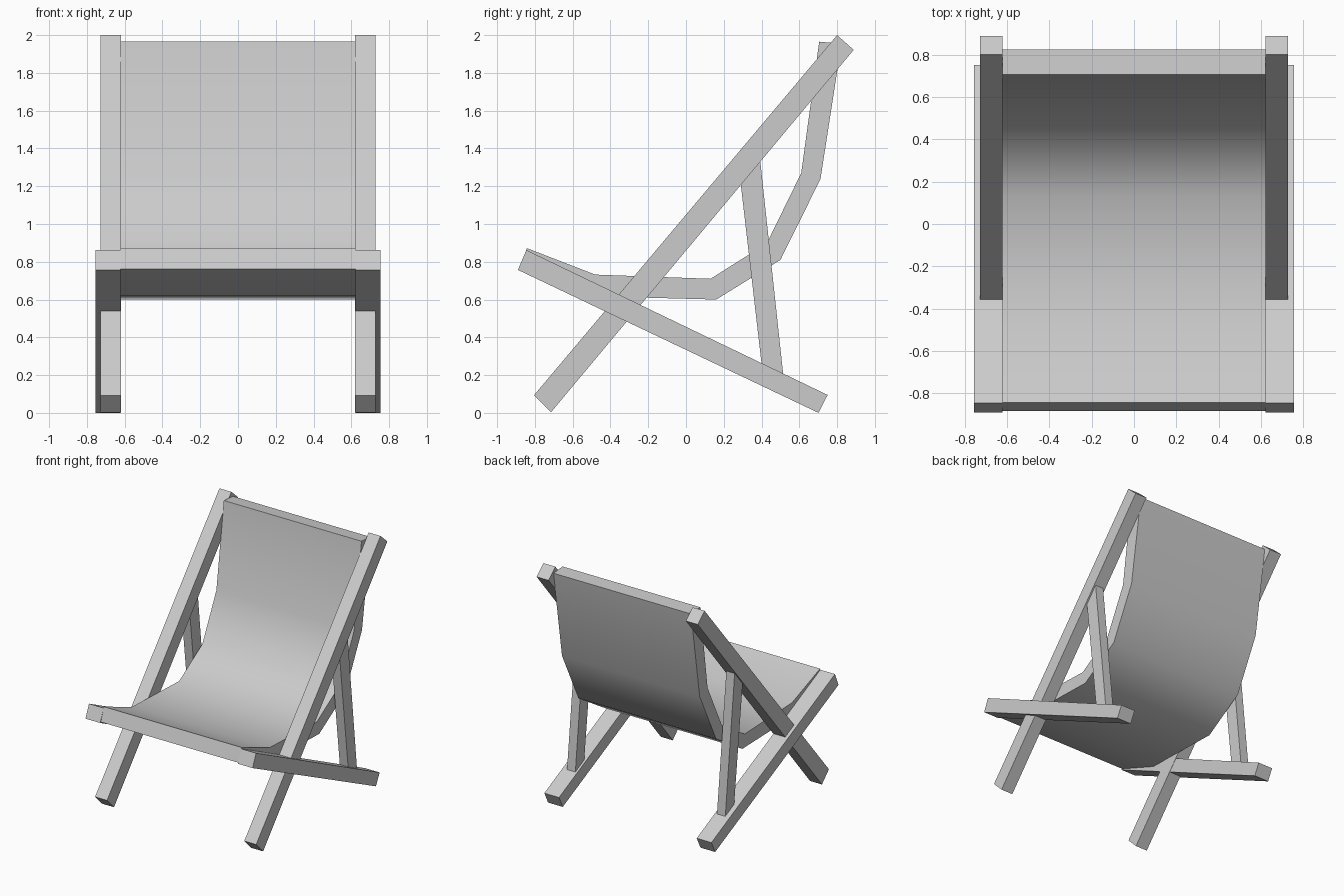
import bpy, bmesh, math

if "Cube" in bpy.data.objects:
    bpy.data.objects.remove(bpy.data.objects["Cube"])


def extrude_profile(name, profile, x0, x1):
    """Extrude a closed (y, z) side profile from x0 to x1."""
    bm = bmesh.new()
    face = bm.faces.new([bm.verts.new((x0, y, z)) for y, z in profile])
    ext = bmesh.ops.extrude_face_region(bm, geom=[face])
    moved = [g for g in ext["geom"] if isinstance(g, bmesh.types.BMVert)]
    bmesh.ops.translate(bm, verts=moved, vec=(x1 - x0, 0, 0))
    bmesh.ops.recalc_face_normals(bm, faces=bm.faces[:])
    mesh = bpy.data.meshes.new(name)
    bm.to_mesh(mesh)
    bm.free()
    obj = bpy.data.objects.new(name, mesh)
    bpy.context.collection.objects.link(obj)
    return obj


# Frame parts: side profile, inner x, outer x (one per side)
frame = {
    "back_leg": ([(-0.805, 0.093), (-0.715, 0.003), (0.888, 1.922), (0.80, 2.0)], 0.62, 0.728),
    "seat_rail": ([(-0.89, 0.757), (0.702, 0.0), (0.75, 0.095), (-0.845, 0.862)], 0.622, 0.755),
    "support_strut": ([(0.29, 1.21), (0.40, 0.26), (0.515, 0.20), (0.393, 1.335)], 0.64, 0.715),
}
for name, (profile, inner, outer) in frame.items():
    for side, s in (("right", 1), ("left", -1)):
        extrude_profile(f"{name}_{side}", profile, s * inner, s * outer)

# Sling seat: thick fabric sagging between the rail fronts and the leg tops
upper = [(-0.842, 0.872), (-0.48, 0.732), (0.13, 0.71), (0.428, 0.898), (0.61, 1.27), (0.705, 1.965)]
lower = [(-0.882, 0.762), (-0.51, 0.618), (0.16, 0.60), (0.50, 0.81), (0.712, 1.238), (0.823, 1.955)]
sling = extrude_profile("sling_seat", upper + lower[::-1], -0.622, 0.622)
bpy.context.view_layer.objects.active = sling
sling.select_set(True)
bpy.ops.object.shade_smooth_by_angle(angle=math.radians(45))
